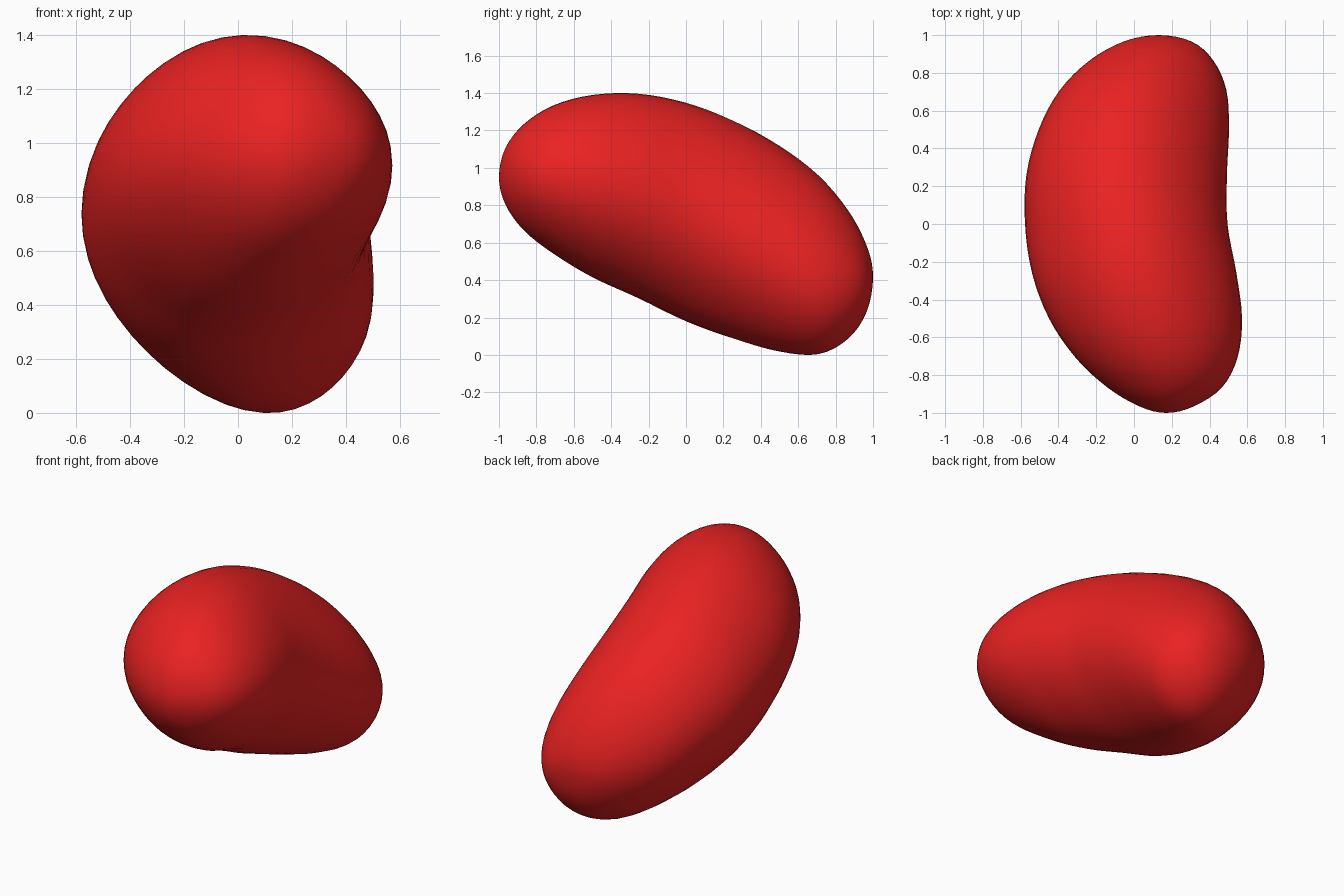
import bpy, bmesh
from math import sin, cos, pi

if "Cube" in bpy.data.objects:
    bpy.data.objects.remove(bpy.data.objects["Cube"])

# Cross-sections at y = -cos(angle), every 15 degrees from front tip to back tip:
# x min, x max, z min, z max, skew of the oval
SECTIONS = [
    (.17, .17, .95, .95, .03),
    (.03, .315, .805, 1.105, .03),
    (-.14, .465, .665, 1.235, .03),
    (-.31, .548, .54, 1.335, .03),
    (-.45, .572, .415, 1.39, .03),
    (-.54, .542, .305, 1.397, .03),
    (-.577, .495, .18, 1.348, .01),
    (-.57, .492, .085, 1.25, -.07),
    (-.505, .503, .018, 1.118, -.15),
    (-.395, .49, .003, .962, -.20),
    (-.235, .42, .085, .775, -.20),
    (-.055, .305, .23, .585, -.20),
    (.13, .13, .42, .42, -.20),
]
STEPS, SIDES = 4, 48


def section(i):
    """Table row, mirrored through the tips so the ends stay round."""
    last = len(SECTIONS) - 1
    if 0 <= i <= last:
        return SECTIONS[i]
    a, b, c, d, s = SECTIONS[1 if i < 0 else last - 1]
    tip = SECTIONS[0 if i < 0 else last]
    return (2 * tip[0] - a, 2 * tip[1] - b, 2 * tip[2] - c, 2 * tip[3] - d, s)


def blend(u):
    """Smooth (Catmull-Rom) interpolation between table rows."""
    i = int(u)
    t = u - i
    rows = zip(*(section(i + k) for k in (-1, 0, 1, 2)))
    return [b + .5 * t * (c - a + t * (2 * a - 5 * b + 4 * c - d
            + t * (3 * (b - c) + d - a))) for a, b, c, d in rows]


def ring(bm, u):
    """Skewed oval, slightly flattened on its diagonals."""
    x0, x1, z0, z1, skew = blend(u)
    y = -cos(u * pi / (len(SECTIONS) - 1))
    verts = []
    for k in range(SIDES):
        a = 2 * pi * k / SIDES
        r = .5 - .016 * sin(2 * a + skew) ** 2
        verts.append(bm.verts.new(((x0 + x1) / 2 + (x1 - x0) * r * cos(a), y,
                                   (z0 + z1) / 2 + (z1 - z0) * r * sin(a + skew))))
    return verts


# Bean body: loft of oval rings closed by a point at each tip
bm = bmesh.new()
count = (len(SECTIONS) - 1) * STEPS
rings = [ring(bm, n / STEPS) for n in range(1, count)]
for r, s in zip(rings, rings[1:]):
    for k in range(SIDES):
        j = (k + 1) % SIDES
        bm.faces.new((r[k], r[j], s[j], s[k]))
for r, tip, y in ((rings[0], SECTIONS[0], -1), (rings[-1], SECTIONS[-1], 1)):
    v = bm.verts.new((tip[0], y, tip[2]))
    for k in range(SIDES):
        bm.faces.new((r[k], r[(k + 1) % SIDES], v))
bmesh.ops.recalc_face_normals(bm, faces=bm.faces)
for f in bm.faces:
    f.smooth = True

mesh = bpy.data.meshes.new("bean")
bm.to_mesh(mesh)
bm.free()
bean = bpy.data.objects.new("bean", mesh)
bpy.context.collection.objects.link(bean)

# Red skin
red = bpy.data.materials.new("red_skin")
red.diffuse_color = (0.83, 0.016, 0.016, 1)
red.use_nodes = True
red.node_tree.nodes["Principled BSDF"].inputs["Base Color"].default_value = red.diffuse_color
mesh.materials.append(red)
